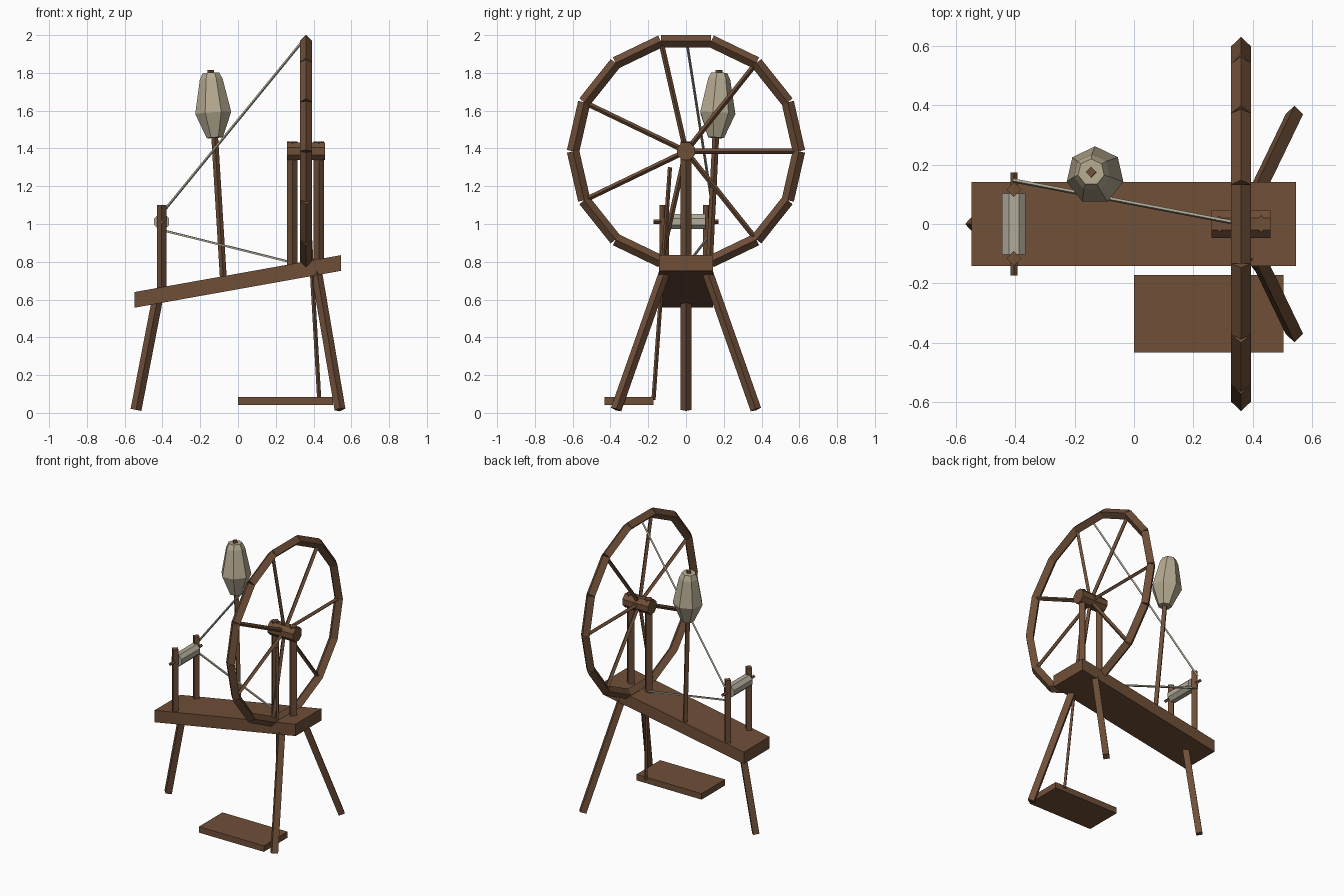
import bpy
import bmesh
import math
from mathutils import Vector

if "Cube" in bpy.data.objects:
    bpy.data.objects.remove(bpy.data.objects["Cube"])


def material(name, rgb):
    m = bpy.data.materials.new(name)
    m.diffuse_color = (*rgb, 1)
    m.use_nodes = True
    m.node_tree.nodes["Principled BSDF"].inputs["Base Color"].default_value = m.diffuse_color
    return m


WOOD = material("brown wood", (0.16, 0.078, 0.04))
FIBRE = material("cream fibre", (0.46, 0.40, 0.28))
YARN = material("pale yarn", (0.44, 0.41, 0.32))


def finish(name, bm, mat):
    bmesh.ops.recalc_face_normals(bm, faces=bm.faces)
    me = bpy.data.meshes.new(name)
    bm.to_mesh(me)
    bm.free()
    me.materials.append(mat)
    ob = bpy.data.objects.new(name, me)
    bpy.context.collection.objects.link(ob)
    return ob


def loft(bm, a, b, rings, sides=4, phase=0.0, ref=(1, 0, 0)):
    """Faceted solid along a-b; rings are (fraction along, radius)."""
    a, b = Vector(a), Vector(b)
    axis = (b - a).normalized()
    u = Vector(ref)
    u = (u - axis * u.dot(axis)).normalized()
    v = axis.cross(u)
    loops = []
    for t, r in rings:
        c = a.lerp(b, t)
        loops.append([bm.verts.new(c + r * (u * math.cos(phase + k * math.tau / sides)
                                            + v * math.sin(phase + k * math.tau / sides)))
                      for k in range(sides)])
    for lo, hi in zip(loops, loops[1:]):
        for k in range(sides):
            n = (k + 1) % sides
            bm.faces.new((lo[k], lo[n], hi[n], hi[k]))
    bm.faces.new(loops[0])
    bm.faces.new(loops[-1])


def bar(name, a, b, r, mat=WOOD, **kw):
    bm = bmesh.new()
    loft(bm, a, b, [(0, r), (1, r)], **kw)
    return finish(name, bm, mat)


def slab(name, x0, x1, y0, y1, z0, z1, rise=0.0):
    """Box whose right end is lifted by rise."""
    bm = bmesh.new()
    bmesh.ops.create_cube(bm, size=1)
    for v in bm.verts:
        s = v.co + Vector((0.5, 0.5, 0.5))
        v.co = (x0 + s.x * (x1 - x0), y0 + s.y * (y1 - y0),
                z0 + s.z * (z1 - z0) + s.x * rise)
    return finish(name, bm, WOOD)


# Sloping bench and treadle
slab("bench", -0.547, 0.545, -0.142, 0.142, 0.557, 0.64, rise=0.195)
slab("treadle", 0.0, 0.503, -0.432, -0.172, 0.042, 0.084)

# Three splayed legs
bar("narrow_end_leg", (-0.54, 0, 0.016), (-0.425, 0, 0.61), 0.029)
for side, label in ((-1, "front"), (1, "back")):
    bar(label + "_leg", (0.54, side * 0.37, 0.018), (0.412, side * 0.105, 0.77), 0.029)

# Wheel rim of straight beams, with spokes to every other corner
WX, WZ, RIM, N = 0.36, 1.385, 0.598, 14


def on_wheel(k, r):
    ang = k * math.tau / N
    return Vector((WX, r * math.cos(ang), WZ + r * math.sin(ang)))


rim, spokes = bmesh.new(), bmesh.new()
for k in range(N):
    loft(rim, on_wheel(k, RIM), on_wheel(k + 1, RIM), [(0, 0.033), (1, 0.033)])
    if k % 2 == 0:
        loft(spokes, on_wheel(k, 0.02), on_wheel(k, RIM), [(0, 0.014), (1, 0.014)])
finish("wheel_rim", rim, WOOD)
finish("wheel_spokes", spokes, WOOD)

# Hub and the two wheel posts
bar("hub", (0.26, 0, WZ), (0.46, 0, WZ), 0.051, sides=8, phase=math.pi / 8, ref=(0, 1, 0))
for x, label in ((0.288, "inner"), (0.428, "outer")):
    bar(label + "_wheel_post", (x, 0, 0.74), (x, 0, 1.437), 0.028)

# Spindle posts, spindle and bobbin
SX, SZ = -0.404, 1.012
for side, label in ((-1, "front"), (1, "back")):
    bar(label + "_spindle_post", (SX, side * 0.116, 0.62), (SX, side * 0.116, 1.10), 0.025)
bar("spindle", (SX, -0.173, SZ), (SX, 0.173, SZ), 0.012)
bar("bobbin", (SX, -0.102, SZ), (SX, 0.102, SZ), 0.043, YARN, sides=8, phase=math.pi / 8)

# Distaff with its bundle of fibre
base, tip = Vector((-0.075, 0.118, 0.67)), Vector((-0.145, 0.175, 1.815))
bar("distaff", base, tip, 0.018)


def up_distaff(z):
    return base.lerp(tip, (z - base.z) / (tip.z - base.z))


bundle = bmesh.new()
loft(bundle, up_distaff(1.457), up_distaff(1.80),
     [(0, 0.044), (0.38, 0.098), (0.9, 0.062), (1, 0.045)], sides=7, ref=(0, 1, 0))
finish("fibre_bundle", bundle, FIBRE)

# Treadle rod and drive cord
bar("treadle_rod", (0.43, -0.172, 0.07), (0.36, -0.085, 1.30), 0.011)
bar("upper_cord", (SX, 0.146, 1.055), (0.36, 0, 1.99), 0.007, YARN)
bar("lower_cord", (SX, 0.146, 0.968), (0.36, 0, 0.778), 0.007, YARN)
